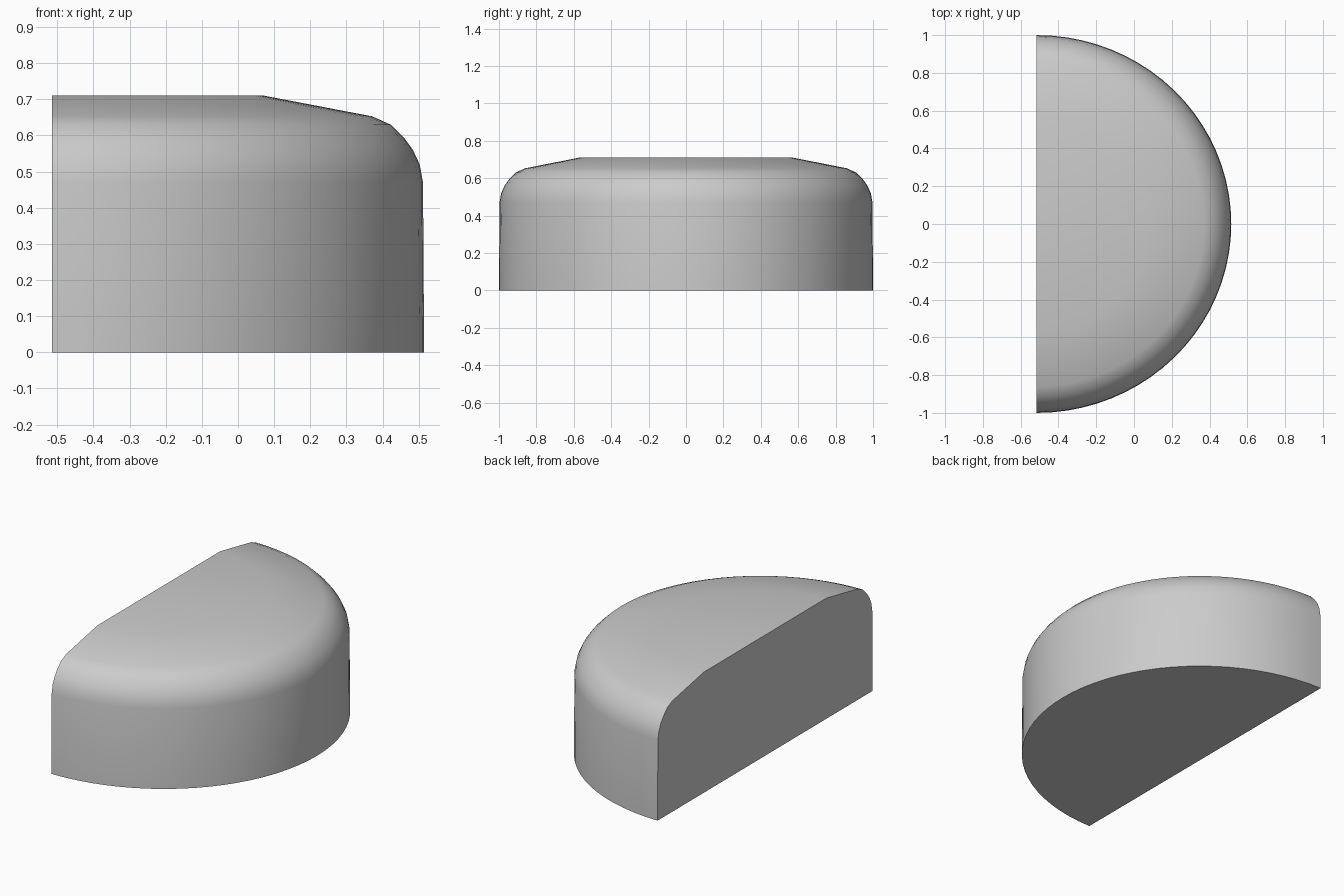
import bpy
import bmesh
from math import pi, sin, cos, radians

cube = bpy.data.objects.get("Cube")
if cube:
    bpy.data.objects.remove(cube, do_unlink=True)

# Plain grey material
grey = bpy.data.materials.new("light_grey")
grey.use_nodes = True
colour = (0.6, 0.6, 0.6, 1)
grey.diffuse_color = colour
grey.node_tree.nodes["Principled BSDF"].inputs["Base Color"].default_value = colour

# Side profile as (radius, height): straight wall, rounded shoulder, sloped crown
PROFILE = [(1, 0), (0.997, 0.47), (0.988, 0.52), (0.97, 0.56), (0.945, 0.595),
           (0.91, 0.63), (0.86, 0.653), (0.57, 0.71)]
DEPTH = 1.03
SEGMENTS = 40

# Sweep the profile through half a turn
bm = bmesh.new()
columns = []
for i in range(SEGMENTS + 1):
    a = -pi / 2 + pi * i / SEGMENTS
    columns.append([bm.verts.new((DEPTH * (r * cos(a) - 0.5), r * sin(a), z))
                    for r, z in PROFILE])
for left, right in zip(columns, columns[1:]):
    for j in range(len(PROFILE) - 1):
        bm.faces.new((left[j], right[j], right[j + 1], left[j + 1]))

# Flat top, base and straight cut side
bm.faces.new([c[-1] for c in columns])
bm.faces.new([c[0] for c in reversed(columns)])
bm.faces.new(columns[0] + columns[-1][::-1])
bmesh.ops.recalc_face_normals(bm, faces=bm.faces)

mesh = bpy.data.meshes.new("half_round_block")
bm.to_mesh(mesh)
bm.free()
mesh.materials.append(grey)
block = bpy.data.objects.new("half_round_block", mesh)
bpy.context.collection.objects.link(block)

# Smooth curved surfaces, crisp cut edges
bpy.ops.object.select_all(action="DESELECT")
block.select_set(True)
bpy.context.view_layer.objects.active = block
bpy.ops.object.shade_smooth_by_angle(angle=radians(35))
